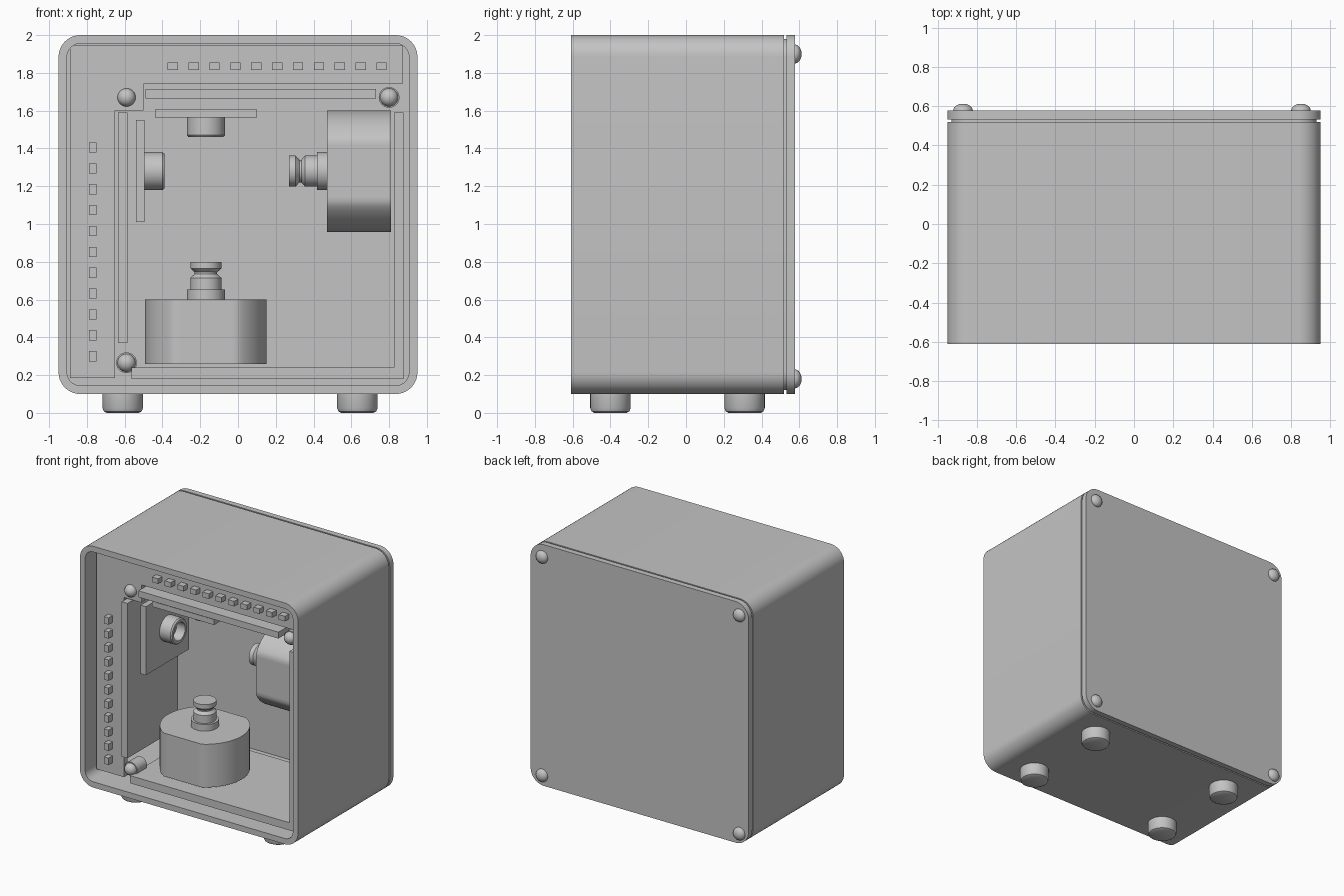
import bpy, bmesh
from math import cos, sin, pi, radians
from mathutils import Vector, Matrix

cube = bpy.data.objects.get("Cube")
if cube:
    bpy.data.objects.remove(cube, do_unlink=True)

grey = bpy.data.materials.new("plain grey")
grey.use_nodes = True
COLOUR = (0.55, 0.55, 0.55, 1)
grey.diffuse_color = COLOUR
grey.node_tree.nodes["Principled BSDF"].inputs["Base Color"].default_value = COLOUR


def finish(name, bm, smooth=True):
    bmesh.ops.remove_doubles(bm, verts=bm.verts, dist=1e-5)
    bmesh.ops.recalc_face_normals(bm, faces=bm.faces)
    mesh = bpy.data.meshes.new(name)
    bm.to_mesh(mesh)
    bm.free()
    mesh.materials.append(grey)
    ob = bpy.data.objects.new(name, mesh)
    bpy.context.collection.objects.link(ob)
    if smooth:
        bpy.ops.object.select_all(action='DESELECT')
        ob.select_set(True)
        bpy.context.view_layer.objects.active = ob
        bpy.ops.object.shade_smooth_by_angle(angle=radians(35))
    return ob


def box(name, x, y, z):
    """Box from three (low, high) ranges."""
    bm = bmesh.new()
    bmesh.ops.create_cube(bm, size=1)
    for v in bm.verts:
        v.co = [(r[0] + r[1]) / 2 + c * (r[1] - r[0]) for r, c in zip((x, y, z), v.co)]
    return finish(name, bm, False)


def rounded(half, radius, zc=1.05, steps=10):
    """Rounded square outline in the xz plane."""
    pts = []
    for q, (sx, sz) in enumerate([(1, 1), (-1, 1), (-1, -1), (1, -1)]):
        for i in range(steps + 1):
            a = (q + i / steps) * pi / 2
            pts.append((sx * (half - radius) + radius * cos(a),
                        zc + sz * (half - radius) + radius * sin(a)))
    return pts


def prism(name, outline, y0, y1, hole=None):
    """Outline pushed along y, solid or with a matching hole outline."""
    bm = bmesh.new()
    n = len(outline)

    def ring(pts, y):
        return [bm.verts.new((px, y, pz)) for px, pz in pts]

    def bridge(a, b):
        for i in range(n):
            j = (i + 1) % n
            bm.faces.new((a[i], a[j], b[j], b[i]))

    front, back = ring(outline, y0), ring(outline, y1)
    bridge(front, back)
    if hole:
        hf, hb = ring(hole, y0), ring(hole, y1)
        bridge(hf, hb)
        bridge(front, hf)
        bridge(back, hb)
    else:
        bm.faces.new(front)
        bm.faces.new(back)
    return finish(name, bm)


def lathe(name, profile, loc, axis, flat=None, steps=48):
    """Turned part: (radius, height) profile along axis, optional side flats in y."""
    bm = bmesh.new()
    rot = Vector((0, 0, 1)).rotation_difference(Vector(axis)).to_matrix().to_4x4()
    rings = []
    for r, h in profile:
        if r == 0:
            rings.append([bm.verts.new((0, 0, h))] * steps)
        else:
            rings.append([bm.verts.new((r * cos(2 * pi * i / steps),
                                        r * sin(2 * pi * i / steps), h))
                          for i in range(steps)])
    for a, b in zip(rings, rings[1:]):
        for i in range(steps):
            j = (i + 1) % steps
            corners = list(dict.fromkeys((a[i], a[j], b[j], b[i])))
            bm.faces.new(corners)
    for v in bm.verts:
        if flat:
            v.co.y = max(-flat, min(flat, v.co.y))
    bm.transform(Matrix.Translation(loc) @ rot)
    return finish(name, bm)


def dome(name, loc, axis, radius=0.05, height=0.035):
    prof = [(0, -0.02), (radius, -0.02)]
    prof += [(radius * cos(a * pi / 12), height * sin(a * pi / 12)) for a in range(6)]
    return lathe(name, prof + [(0, height)], loc, axis, steps=24)


# Case, back cover and the recessed seal between them
prism("case_shell", rounded(0.95, 0.115), -0.61, 0.52, rounded(0.905, 0.07))
prism("cover_seal", rounded(0.93, 0.1), 0.5, 0.55)
prism("back_cover", rounded(0.95, 0.115), 0.532, 0.577)
for x in (-0.87, 0.85):
    for z in (0.18, 1.9):
        dome("cover_screw", (x, 0.577, z), (0, 1, 0))

# Feet
foot = [(0, 0), (0.085, 0), (0.1, 0.008), (0.107, 0.025), (0.107, 0.11), (0, 0.11)]
for x in (-0.61, 0.632):
    for y in (-0.4, 0.31):
        lathe("foot", foot, (x, y, 0), (0, 0, 1))

# L-shaped front board with two rows of lamps
board = [(-0.89, 0.185), (-0.65, 0.185), (-0.65, 1.6), (-0.5, 1.6),
         (-0.5, 1.74), (0.87, 1.74), (0.87, 1.945), (-0.89, 1.945)]
prism("lamp_board", board, -0.49, -0.45)
for i in range(11):
    d = i * 0.1105
    box("top_lamp", (d - 0.372, d - 0.318), (-0.54, -0.485), (1.815, 1.855))
    box("side_lamp", (-0.79, -0.75), (-0.54, -0.485), (d + 0.273, d + 0.327))

# Round-headed screws on short posts
for x, z in ((-0.59, 1.67), (0.8, 1.67), (-0.59, 0.265)):
    dome("front_screw", (x, -0.49, z), (0, -1, 0), 0.048, 0.045)
    lathe("screw_post", [(0, 0), (0.055, 0), (0.055, 0.12), (0, 0.12)],
          (x, -0.49, z), (0, 1, 0), steps=24)

# Inner panels
box("left_panel", (-0.635, -0.585), (-0.54, 0.09), (0.37, 1.59))
box("top_panel", (-0.49, 0.73), (-0.54, 0.09), (1.665, 1.715))
box("bottom_panel", (-0.565, 0.875), (-0.54, 0.3), (0.18, 0.24))
box("right_panel", (0.825, 0.875), (-0.54, 0.3), (0.24, 1.59))

# Flat-sided motors with grooved shafts
MID = -0.17
motor = [(0, 0), (0.322, 0), (0.322, 0.34), (0, 0.34)]
shaft = [(0, 0.34), (0.1, 0.34), (0.1, 0.392), (0.082, 0.392), (0.082, 0.455),
         (0.06, 0.475), (0.06, 0.485), (0.082, 0.505), (0.082, 0.54), (0, 0.54)]
for side, loc, axis in (("bottom", (MID, MID, 0.26), (0, 0, 1)),
                        ("right", (0.81, MID, 1.28), (-1, 0, 0))):
    lathe(side + "_motor", motor, loc, axis, flat=0.275, steps=72)
    lathe(side + "_shaft", shaft, loc, axis)

# Sensor plates with hollow tubes facing the shafts
box("left_sensor_plate", (-0.54, -0.495), (-0.44, 0.1), (1.01, 1.55))
box("top_sensor_plate", (-0.44, 0.1), (-0.44, 0.1), (1.565, 1.607))
tube = [(0, 0), (0.1, 0), (0.1, 0.095), (0.092, 0.105), (0.07, 0.105), (0.07, 0.03), (0, 0.03)]
lathe("left_sensor_tube", tube, (-0.495, MID, 1.28), (1, 0, 0))
lathe("top_sensor_tube", tube, (MID, MID, 1.565), (0, 0, -1))
